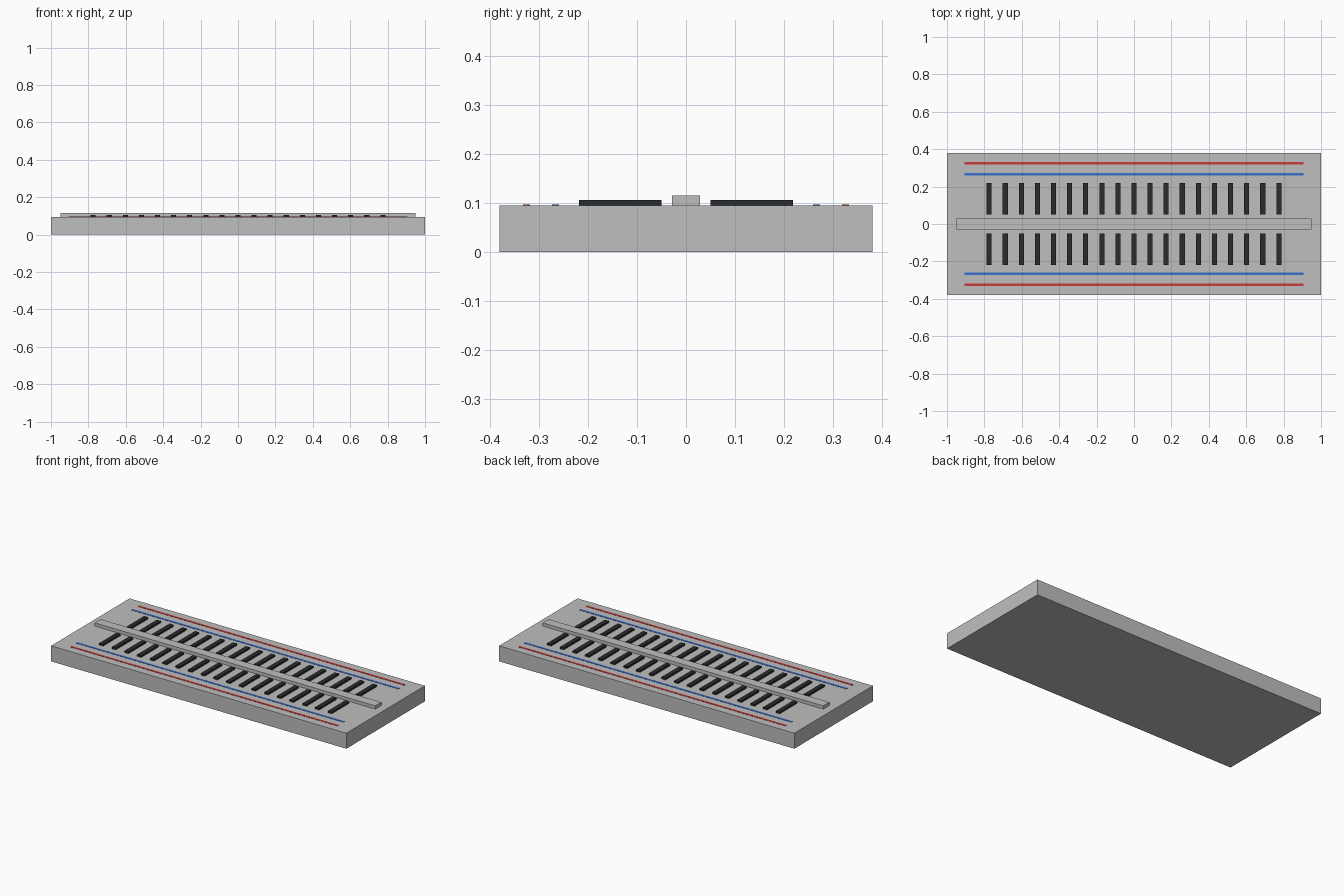
import bpy

cube = bpy.data.objects.get("Cube")
if cube:
    bpy.data.objects.remove(cube, do_unlink=True)


def make_material(name, rgb):
    mat = bpy.data.materials.new(name)
    mat.use_nodes = True
    mat.diffuse_color = (*rgb, 1)
    mat.node_tree.nodes["Principled BSDF"].inputs["Base Color"].default_value = (*rgb, 1)
    return mat


def box(name, mat, x, y, z):
    """Box spanning the given (low, high) ranges."""
    spans = (x, y, z)
    bpy.ops.mesh.primitive_cube_add(size=1, location=[(a + b) / 2 for a, b in spans])
    obj = bpy.context.object
    obj.name = name
    obj.scale = [b - a for a, b in spans]
    bpy.ops.object.transform_apply(location=False, rotation=False, scale=True)
    obj.data.materials.append(mat)
    return obj


grey = make_material("light grey plastic", (0.52, 0.52, 0.525))
black = make_material("near black", (0.022, 0.025, 0.027))
red = make_material("red line", (0.58, 0.045, 0.045))
blue = make_material("blue line", (0.045, 0.16, 0.62))

TOP = 0.095

# Board body and raised centre ridge
box("board_body", grey, (-1, 1), (-0.38, 0.38), (0, TOP))
box("centre_ridge", grey, (-0.95, 0.95), (-0.029, 0.029), (TOP, 0.115))

for side, label in ((-1, "front"), (1, "back")):
    # Painted power lines
    for colour, mat, y in (("red", red, 0.325), ("blue", blue, 0.266)):
        box(f"{label}_{colour}_line", mat, (-0.905, 0.905),
            (side * y - 0.007, side * y + 0.007), (TOP, TOP + 0.0015))

    # Row of contact strips, repeated along the board
    centre = side * 0.134
    strip = box(f"{label}_contact_strips", black, (-0.788, -0.761),
                (centre - 0.084, centre + 0.084), (TOP, 0.106))
    array = strip.modifiers.new("Row", "ARRAY")
    array.count = 19
    array.use_relative_offset = False
    array.use_constant_offset = True
    array.constant_offset_displace = (0.08605, 0, 0)
